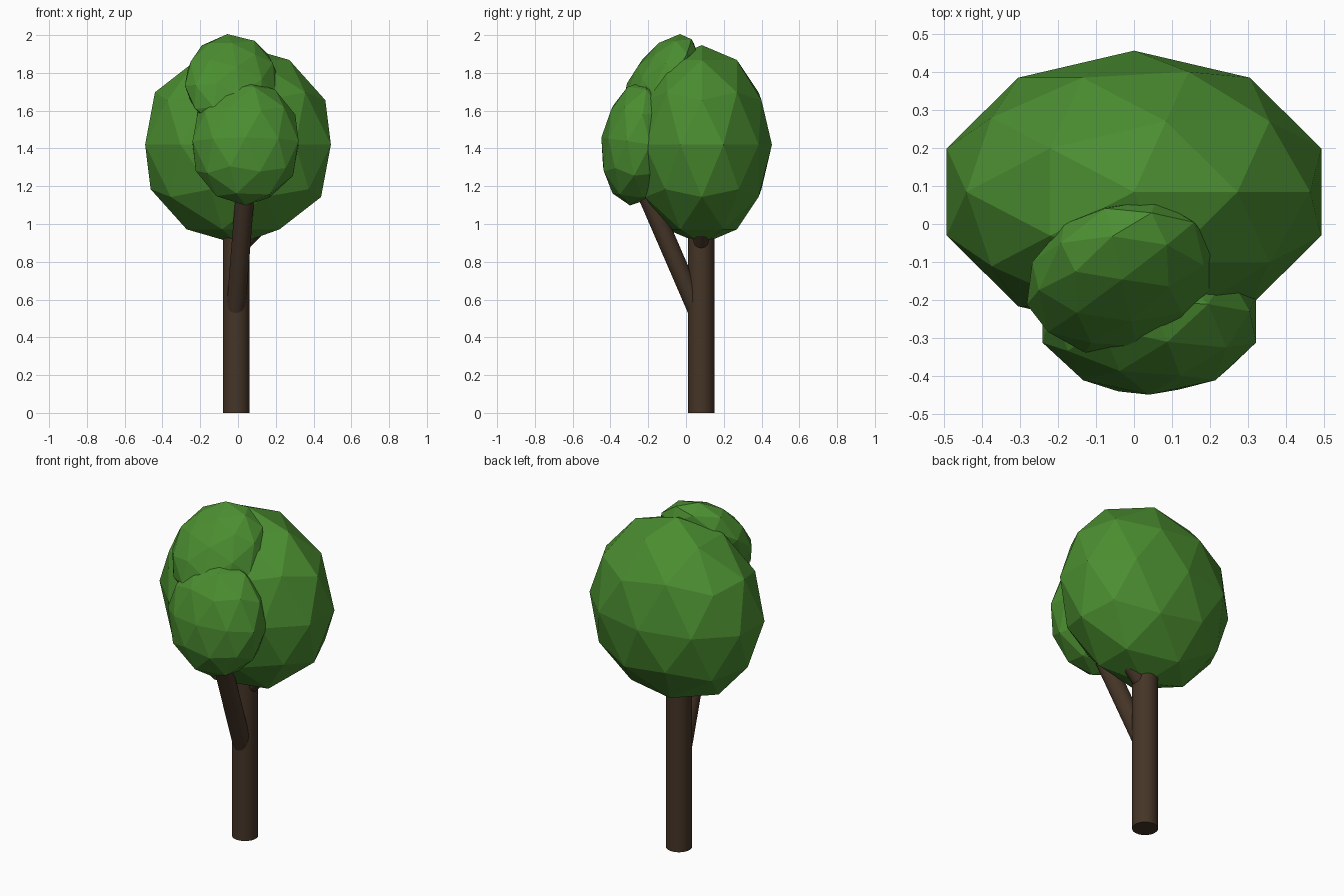
import bpy
from math import radians
from mathutils import Vector

if "Cube" in bpy.data.objects:
    bpy.data.objects.remove(bpy.data.objects["Cube"])


def material(name, color):
    m = bpy.data.materials.new(name)
    m.diffuse_color = color
    m.use_nodes = True
    m.node_tree.nodes["Principled BSDF"].inputs["Base Color"].default_value = m.diffuse_color
    return m


BARK = material("bark", (0.06, 0.035, 0.02, 1))
LEAF = material("leaf", (0.07, 0.27, 0.03, 1))


def limb(name, start, end, radius):
    # Round wooden cylinder running between two points
    a, b = Vector(start), Vector(end)
    bpy.ops.mesh.primitive_cylinder_add(
        vertices=32, radius=radius, depth=(b - a).length, location=(a + b) / 2,
        rotation=(b - a).to_track_quat('Z', 'Y').to_euler())
    ob = bpy.context.object
    ob.name = name
    ob.data.materials.append(BARK)
    bpy.ops.object.shade_smooth_by_angle(angle=radians(30))


def foliage(name, center, radii, tilt=(0, 0, 0)):
    # Faceted clump of leaves: a stretched, tilted icosphere
    bpy.ops.mesh.primitive_ico_sphere_add(
        subdivisions=2, radius=1, location=center,
        rotation=[radians(t) for t in tilt])
    ob = bpy.context.object
    ob.name = name
    ob.scale = radii
    ob.data.materials.append(LEAF)


# Trunk and branches
limb("trunk", (-0.01, 0.08, 0), (-0.01, 0.08, 1.0), 0.07)
limb("front_branch", (-0.012, 0.06, 0.54), (0.045, -0.25, 1.256), 0.05)
limb("side_branch", (-0.02, 0.08, 0.85), (0.2, 0.08, 1.07), 0.04)

# Crown
foliage("main_crown", (0, 0.084, 1.42), (0.517, 0.371, 0.527))
foliage("front_crown", (0.04, -0.25, 1.43), (0.295, 0.2, 0.335), (-8, 0, 0))
foliage("top_crown", (-0.035, -0.137, 1.755), (0.25, 0.145, 0.29), (-35, 20, 0))
